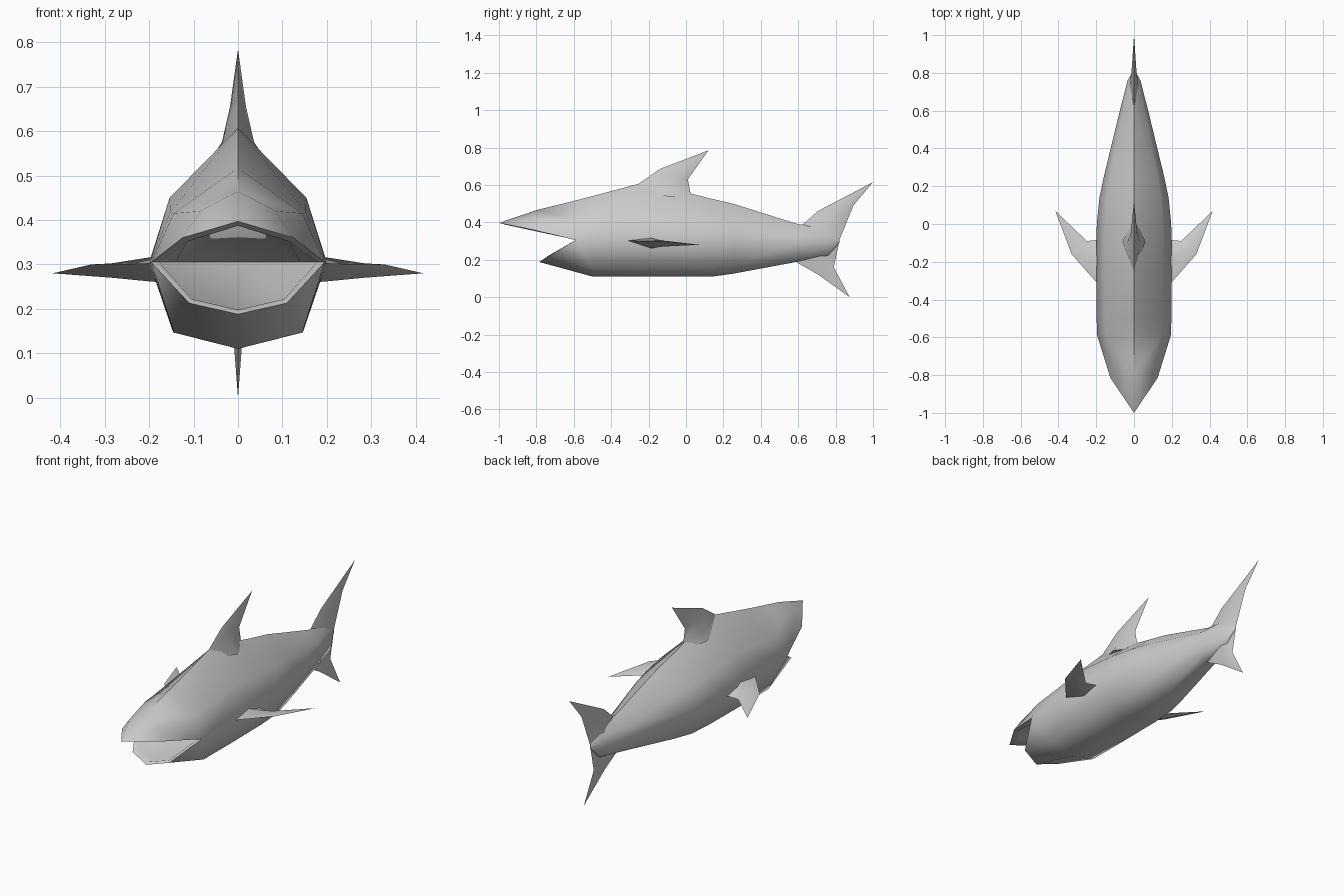
import bpy, bmesh, math
from mathutils import Vector

if "Cube" in bpy.data.objects:
    bpy.data.objects.remove(bpy.data.objects["Cube"])


def finish(name, bm):
    bmesh.ops.remove_doubles(bm, verts=bm.verts, dist=0.0005)
    bmesh.ops.recalc_face_normals(bm, faces=bm.faces)
    me = bpy.data.meshes.new(name)
    bm.to_mesh(me)
    bm.free()
    ob = bpy.data.objects.new(name, me)
    bpy.context.collection.objects.link(ob)
    bpy.ops.object.select_all(action='DESELECT')
    ob.select_set(True)
    bpy.context.view_layer.objects.active = ob
    bpy.ops.object.shade_smooth_by_angle(angle=math.radians(60))
    return ob


def half_face(bm, pts):
    # one face on each side of the centre plane
    for s in (1, -1):
        vs = []
        for p in pts:
            if p not in vs:
                vs.append(p)
        if len(vs) > 2:
            bm.faces.new([bm.verts.new((s * p[0], p[1], p[2])) for p in vs])


def strip(bm, a, b):
    for i in range(len(a) - 1):
        half_face(bm, [a[i], a[i + 1], b[i + 1], b[i]])


def ring(y, w, zb, zs, zt):
    # half of an eight-sided section, belly to back
    return [(0, y, zb), (.73 * w, y, zb + .19 * (zs - zb)), (w, y, zs),
            (.77 * w, y, zs + .48 * (zt - zs)), (0, y, zt)]


# body with open jaws
bm = bmesh.new()
rings = [ring(*r) for r in (
    (-.50, .198, .11, .305, .54), (-.25, .2, .11, .305, .607),
    (.0, .197, .11, .305, .56), (.14, .183, .11, .305, .525),
    (.25, .16, .125, .305, .50), (.60, .075, .19, .29, .39),
    (.76, .034, .215, .295, .375), (.82, 0, .29, .30, .31))]
for a, b in zip(rings, rings[1:]):
    strip(bm, a, b)

corner = (.195, -.59, .305)
upper_lip, tip = (.125, -.815, .36), (0, -1.0, .397)
brow = [corner, (.145, -.59, .415), (0, -.59, .517)]
snout = [upper_lip, (.085, -.81, .42), (0, -.80, .465)]
strip(bm, rings[0][2:], brow)
strip(bm, brow, snout)
strip(bm, snout, [tip] * 3)
jaw = [(0, -.785, .188), (.11, -.745, .213), corner]
strip(bm, rings[0][:3], jaw)

# lip rim and mouth cavity
lips = [tip, upper_lip, corner, jaw[1], jaw[0]]
rim = [(0, -.965, .387), (.113, -.803, .352), (.178, -.585, .305),
       (.104, -.735, .222), (0, -.768, .198)]
deep = [(0, -.92, .40), (.10, -.785, .365), (.14, -.50, .305),
        (.098, -.70, .218), (0, -.725, .19)]
strip(bm, lips, rim)
strip(bm, rim, deep)
throat = (0, -.50, .305)
half_face(bm, [deep[0], deep[1], deep[2], throat])
half_face(bm, [throat, deep[2], deep[3], deep[4]])
finish("body", bm)


def fin(name, sections, tip, axis, side=1):
    # sections: leading point, trailing point, half thickness
    bm = bmesh.new()
    loops = []
    flip = Vector((side, 1, 1))
    for lead, trail, t in sections:
        lead, trail = Vector(lead) * flip, Vector(trail) * flip
        mid, off = lead.lerp(trail, .55), Vector(axis) * t
        loops.append([bm.verts.new(p) for p in (lead, mid + off, trail, mid - off)])
    point = bm.verts.new(Vector(tip) * flip)
    bm.faces.new(loops[0])
    for i in range(4):
        j = (i + 1) % 4
        for a, b in zip(loops, loops[1:]):
            bm.faces.new([a[i], a[j], b[j], b[i]])
        bm.faces.new([loops[-1][i], loops[-1][j], point])
    return finish(name, bm)


X, Z = (1, 0, 0), (0, 0, 1)
# back fin
fin("dorsal_fin", [((0, -.27, .56), (0, .05, .52), .06),
                   ((0, -.25, .608), (0, .025, .55), .036),
                   ((0, -.14, .685), (0, .01, .63), .018)], (0, .12, .785), X)
# tail lobes
fin("tail_upper", [((0, .60, .36), (0, .82, .29), .03),
                   ((0, .62, .385), (0, .82, .305), .024),
                   ((0, .705, .46), (0, .895, .49), .013)], (0, 1.0, .615), X)
fin("tail_lower", [((0, .57, .22), (0, .82, .305), .03),
                   ((0, .575, .195), (0, .818, .29), .024),
                   ((0, .70, .125), (0, .79, .16), .011)], (0, .875, 0), X)
# side fins
for side, label in ((1, "right"), (-1, "left")):
    fin("pectoral_fin_" + label,
        [((.16, -.31, .302), (.16, -.07, .278), .03),
         ((.198, -.31, .302), (.20, -.085, .278), .027),
         ((.33, -.16, .30), (.25, -.09, .275), .016)],
        (.417, .07, .28), Z, side)
